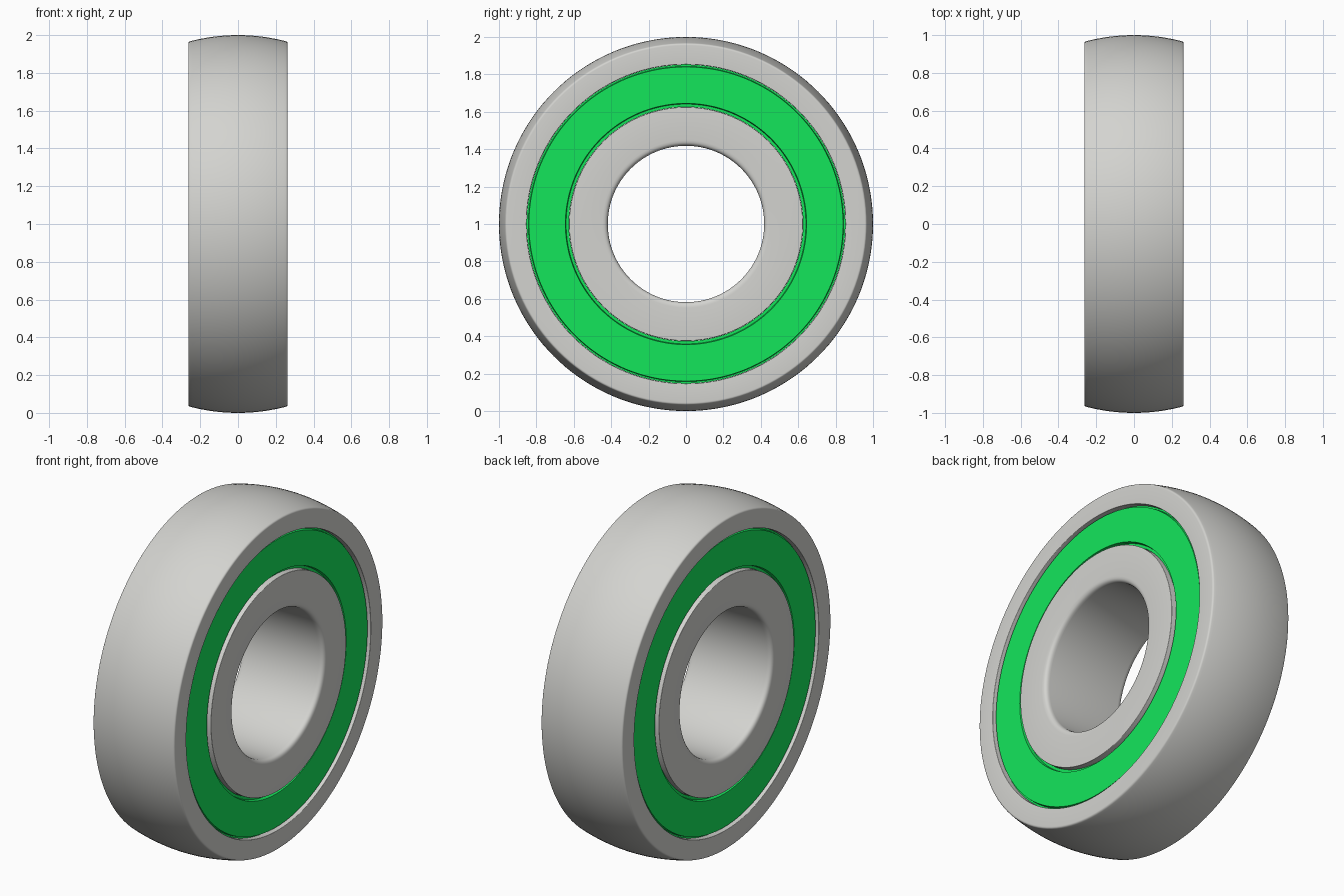
import bpy, bmesh, math
from mathutils import Vector, Matrix

if "Cube" in bpy.data.objects:
    bpy.data.objects.remove(bpy.data.objects["Cube"], do_unlink=True)

HALF = 0.263      # half width of the bearing
SEGMENTS = 144


def make_material(name, color):
    mat = bpy.data.materials.new(name)
    mat.use_nodes = True
    mat.diffuse_color = color
    mat.node_tree.nodes["Principled BSDF"].inputs["Base Color"].default_value = color
    return mat


def round_corners(corners, steps=5):
    """Corners are (x, radius, fillet); filleted ones become short curves."""
    pts = []
    for i, (x, r, fillet) in enumerate(corners):
        p = Vector((x, r))
        if not fillet:
            pts.append(p)
            continue
        prev = Vector(corners[i - 1][:2])
        nxt = Vector(corners[(i + 1) % len(corners)][:2])
        a = p + (prev - p).normalized() * fillet
        b = p + (nxt - p).normalized() * fillet
        for k in range(steps + 1):
            t = k / steps
            pts.append(a * (1 - t) ** 2 + p * 2 * t * (1 - t) + b * t * t)
    return pts


def revolve(name, corners, mat):
    """Turn a closed profile around the x axis."""
    bm = bmesh.new()
    verts = [bm.verts.new((p.x, 0, p.y)) for p in round_corners(corners)]
    edges = [bm.edges.new((v, verts[(i + 1) % len(verts)])) for i, v in enumerate(verts)]
    bmesh.ops.spin(bm, geom=verts + edges, cent=(0, 0, 0), axis=(1, 0, 0),
                   angle=math.tau, steps=SEGMENTS, use_merge=True)
    bmesh.ops.remove_doubles(bm, verts=bm.verts, dist=1e-5)
    bmesh.ops.recalc_face_normals(bm, faces=bm.faces)
    bmesh.ops.transform(bm, matrix=Matrix.Translation((0, 0, 1)), verts=bm.verts)
    mesh = bpy.data.meshes.new(name)
    bm.to_mesh(mesh)
    bm.free()
    mesh.materials.append(mat)
    obj = bpy.data.objects.new(name, mesh)
    bpy.context.collection.objects.link(obj)
    bpy.ops.object.select_all(action="DESELECT")
    obj.select_set(True)
    bpy.context.view_layer.objects.active = obj
    bpy.ops.object.shade_smooth_by_angle(angle=math.radians(30))
    return obj


steel = make_material("Steel Grey", (0.655, 0.655, 0.63, 1))
green = make_material("Seal Green", (0.007, 0.79, 0.105, 1))

# Outer ring: spherical outside, straight inside
rim = []
for i in range(25):
    x = HALF * (i / 12 - 1)
    rim.append((x, math.sqrt(1 - x * x), 0.01 if i in (0, 24) else 0))
revolve("outer_ring", rim + [(HALF, 0.853, 0.004), (-HALF, 0.853, 0.004)], steel)

# Inner ring with rounded bore edges
revolve("inner_ring", [(-HALF, 0.625, 0.004), (HALF, 0.625, 0.004),
                       (HALF, 0.418, 0.03), (-HALF, 0.418, 0.03)], steel)

# Recessed seals, each with a stepped inner lip and a stepped outer edge
for side, label in ((1, "left"), (-1, "right")):
    face, lip, back = side * 0.25, side * 0.23, side * 0.19
    revolve(label + "_seal", [(back, 0.626, 0), (lip, 0.626, 0), (lip, 0.641, 0),
                              (face, 0.645, 0), (face, 0.84, 0), (lip, 0.843, 0),
                              (lip, 0.852, 0), (back, 0.852, 0)], green)
